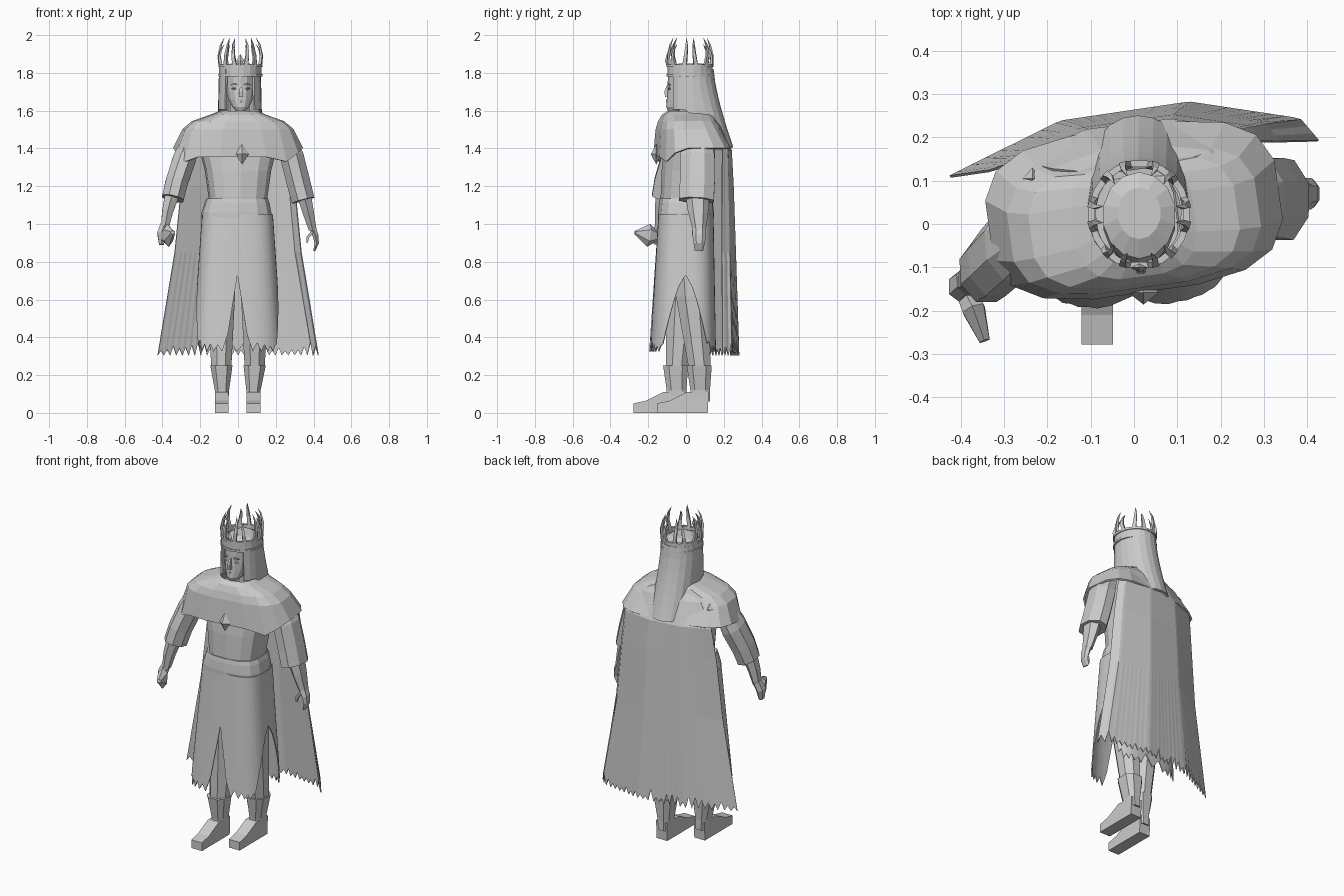
import bpy, math, random
from math import sin, cos, pi, radians
from mathutils import Vector

random.seed(4)
cube = bpy.data.objects.get("Cube")
if cube:
    bpy.data.objects.remove(cube)

grey = bpy.data.materials.new("plain grey")
grey.use_nodes = True
GREY = (0.6, 0.6, 0.6, 1)
grey.diffuse_color = GREY
grey.node_tree.nodes["Principled BSDF"].inputs["Base Color"].default_value = GREY


def make(name, verts, faces, thick=0):
    me = bpy.data.meshes.new(name)
    me.from_pydata([tuple(v) for v in verts], [], faces)
    me.materials.append(grey)
    ob = bpy.data.objects.new(name, me)
    bpy.context.collection.objects.link(ob)
    if thick:
        mod = ob.modifiers.new("thickness", "SOLIDIFY")
        mod.thickness = thick
        mod.offset = 0
    return ob


def grid(name, rows, closed=False, caps=False, thick=0):
    """Skin a list of equally long point rows."""
    n = len(rows[0])
    verts = [p for r in rows for p in r]
    faces = []
    for j in range(len(rows) - 1):
        for i in range(n if closed else n - 1):
            k = (i + 1) % n
            faces.append((j * n + i, j * n + k, (j + 1) * n + k, (j + 1) * n + i))
    if caps:
        faces.append(tuple(reversed(range(n))))
        faces.append(tuple(range((len(rows) - 1) * n, len(rows) * n)))
    return make(name, verts, faces, thick)


def ring(x, y, z, rx, ry, n, turn=0, p=1.0):
    """Horizontal ring, squarer as p drops, turned about z."""
    pts = []
    for i in range(n):
        a = 2 * pi * (i + 0.5) / n
        u = rx * math.copysign(abs(cos(a)) ** p, cos(a))
        v = ry * math.copysign(abs(sin(a)) ** p, sin(a))
        t = radians(turn)
        pts.append(Vector((x + u * cos(t) - v * sin(t), y + u * sin(t) + v * cos(t), z)))
    return pts


def loft(name, rings, n=12, turn=0, p=1.0, caps=True):
    return grid(name, [ring(*r, n, turn, p) for r in rings], True, caps)


def limb(name, stations, n=6, ref=(0, 1, 0)):
    """Tube along stations (x, y, z, half width, half depth along ref)."""
    pts = [Vector(s[:3]) for s in stations]
    rows = []
    for k, s in enumerate(stations):
        t = (pts[min(k + 1, len(pts) - 1)] - pts[max(k - 1, 0)]).normalized()
        side = Vector(ref).cross(t).normalized()
        deep = t.cross(side)
        rows.append([pts[k] + side * s[3] * cos(2 * pi * (i + .5) / n)
                     + deep * s[4] * sin(2 * pi * (i + .5) / n) for i in range(n)])
    return grid(name, rows, True, True)


def gem(name, c, rx, ry, rz):
    x, y, z = c
    v = [(x + rx, y, z), (x, y + ry, z), (x - rx, y, z), (x, y - ry, z), (x, y, z + rz), (x, y, z - rz)]
    f = [(i, (i + 1) % 4, 4) for i in range(4)] + [((i + 1) % 4, i, 5) for i in range(4)]
    return make(name, v, f)


def lerp(table, u):
    """Piecewise linear lookup in (key, value, ...) rows."""
    for a, b in zip(table, table[1:]):
        if u <= b[0]:
            f = (u - a[0]) / (b[0] - a[0])
            return [p + (q - p) * f for p, q in zip(a[1:], b[1:])]
    return list(table[-1][1:])


# Torso and belt
loft("tunic", [(0, .01, 1.08, .16, .135), (0, 0, 1.14, .155, .135), (0, .01, 1.28, .175, .14),
               (0, .02, 1.42, .21, .135), (0, .02, 1.51, .16, .09)], 14, 6, .75)
loft("belt", [(-.008, 0, 1.035, .187, .148), (-.008, 0, 1.06, .185, .148),
              (-.005, 0, 1.11, .172, .143), (-.005, 0, 1.135, .163, .138)], 14, 4, .7)
loft("neck", [(.01, .03, 1.5, .07, .07), (.01, .01, 1.66, .05, .055)], 8)

# Shoulder mantle with a pointed hem
rows = [ring(*r, 16, 8, .62) for r in
        [(.005, .02, 1.595, .095, .11), (0, .01, 1.575, .14, .13), (0, .005, 1.54, .24, .14),
         (0, .01, 1.5, .288, .155), (0, .032, 1.395, .337, .188)]]
for i, v in enumerate(rows[-1]):
    v.z += (-.065 if i in (9, 13) else -.04 if 9 < i < 13 else -.02 if i in (8, 14) else .005)
grid("mantle", rows, True, thick=.01)
gem("chest_brooch", (.022, -.158, 1.37), .036, .028, .055)
gem("back_brooch", (-.235, .105, 1.49), .022, .025, .03)

# Skirt with slits in front and at both sides and a torn hem
cols = 64
rows = [[] for _ in range(6)]
for i in range(cols):
    a = 2 * pi * i / cols
    d = lambda c: abs((a - radians(c) + pi) % (2 * pi) - pi)
    hem = max([.325 + i % 2 * random.uniform(.02, .07)] +
              [.73 - d(c) * k for c, k in ((0, .62), (180, .62), (270, 3.2))])
    for j in range(6):
        z = 1.05 + (hem - 1.05) * j / 5
        f = (1.05 - z) / .72
        rx, ry = .185 + .05 * f, .143 + .028 * f
        x = rx * math.copysign(abs(cos(a)) ** .65, cos(a))
        y = ry * math.copysign(abs(sin(a)) ** .65, sin(a))
        rows[j].append((x - .003, y + .06 * f * x - .018 * f, z))
grid("skirt", rows, True, thick=.006)

# Cape: plan curves at several heights, blended, with a torn hem
plan = [(-1, -1, -.155), (-.4, -.4, -.04), (.3, .3, 0), (.88, .9, -.035), (1, 1, -.08)]
drop = [(0, .12, .15, .2), (.05, .19, .18, .35), (.16, .275, .24, .6),
        (.3, .30, .25, .75), (.55, .335, .262, .9), (1, .425, .28, 1.1)]
heights = [(0, 1.56), (.05, 1.52), (.16, 1.39), (.3, 1.2), (.55, .85), (1, .33)]
rows = []
for k, z in heights:
    w, y, wrap = lerp(drop, k)
    row = []
    for i in range(53):
        x, back = lerp(plan, -1 + i / 26)
        dz = (i % 2 * random.uniform(.02, .07) - .025) if k == 1 else 0
        row.append((x * w, y + back * wrap, z + dz))
    rows.append(row)
grid("cape", rows, thick=.006)

# Legs, boots and feet
for side, x, y in (("right", -.085, 0), ("left", .082, .125)):
    s = -1 if x < 0 else 1
    limb(side + "_leg", [(s * .085, .01, 1.0, .085, .1), (s * .09, y * .4 - .02, .62, .08, .09),
                         (s * .088, y - .05, .22, .056, .062)], 8)
    loft(side + "_boot", [(x, y - .05, .06, .036, .055), (x, y - .05, .12, .04, .055),
                          (s * .088, y - .055, .25, .062, .07)], 8, 0, .7)
    profile = [(-.01, 0), (-.278, 0), (-.278, .05), (-.21, .065), (-.12, .11), (-.005, .11)]
    grid(side + "_foot", [[(x + dx, y + py, pz) for py, pz in profile] for dx in (-.036, .036)],
         True, True)

# Arms: wide sleeve, slim forearm, mitten-like hand
limb("right_sleeve", [(-.25, -.02, 1.44, .05, .075), (-.285, -.05, 1.34, .066, .09),
                      (-.325, -.09, 1.22, .064, .085), (-.345, -.11, 1.135, .063, .078)], 8)
limb("right_forearm", [(-.345, -.11, 1.17, .045, .05), (-.372, -.125, 1.07, .034, .04),
                       (-.388, -.135, .98, .024, .03)])
limb("right_palm", [(-.388, -.13, 1.0, .025, .03), (-.405, -.145, .95, .026, .035),
                    (-.405, -.15, .89, .015, .02)])
limb("right_fist", [(-.395, -.15, .935, .022, .025), (-.37, -.198, .94, .03, .062),
                    (-.345, -.27, .955, .014, .01)], 6, (0, 0, 1))
limb("left_sleeve", [(.255, .06, 1.44, .05, .08), (.285, .06, 1.36, .068, .098),
                     (.32, .06, 1.22, .068, .1), (.345, .055, 1.125, .066, .1)], 8)
limb("left_forearm", [(.345, .06, 1.17, .045, .065), (.37, .065, 1.07, .035, .055),
                      (.395, .07, .97, .024, .035)])
limb("left_hand", [(.39, .07, .99, .022, .036), (.41, .07, .94, .018, .036),
                   (.417, .07, .9, .013, .03), (.404, .068, .858, .006, .022)])
limb("left_thumb", [(.395, .04, .96, .011, .013), (.37, .045, .93, .01, .011), (.365, .045, .9, .005, .006)], 4)

# Head and face
loft("head", [(.015, -.065, 1.598, .025, .03), (.015, -.045, 1.62, .046, .06), (.013, -.02, 1.66, .066, .082),
              (.012, -.005, 1.70, .075, .095), (.012, .005, 1.735, .08, .102), (.012, .012, 1.79, .085, .108),
              (.012, .02, 1.83, .085, .1), (.012, .025, 1.85, .05, .06)], 14)
limb("nose", [(.016, -.095, 1.735, .008, .008), (.016, -.106, 1.7, .011, .012), (.016, -.1, 1.675, .016, .016)], 4)
limb("lips", [(-.006, -.088, 1.648, .004, .006), (.016, -.1, 1.648, .008, .008),
              (.038, -.088, 1.648, .004, .006)], 4)
for s in (-1, 1):
    x = .015 + s * .034
    gem("eye", (x, -.088, 1.717), .017, .01, .009)
    limb("brow", [(x - .02, -.085, 1.736, .004, .005), (x, -.094, 1.742, .005, .006),
                  (x + .02, -.085, 1.736, .003, .004)], 4)

# Hair: shell open at the face, falling longer at the back
rows = []
for j in range(7):
    t = j / 6
    row = []
    for i in range(17):
        a = radians(-48 + 276 * i / 16)
        back = max(0, min(1, (sin(a) + .1) / .75))
        z = 1.82 - t * (.215 + .2 * back)
        y = .022 + .118 * sin(a) + .105 * t ** 1.4 * back
        row.append((.01 + (.105 + .006 * t) * cos(a), y, z))
    rows.append(row)
grid("hair", rows, thick=.012)

# Crown: band with rims, curved spikes and a front ornament
CX, CY, RX, RY = .012, .022, .113, .121
for name, z0, z1, grow in (("crown_band", 1.79, 1.84, 0), ("crown_lower_rim", 1.782, 1.795, .005),
                           ("crown_upper_rim", 1.832, 1.845, .005)):
    sizes = [(z0, grow), (z1, grow), (z1, -.01), (z0, -.01), (z0, grow)]
    loft(name, [(CX, CY, z, RX + g, RY + g) for z, g in sizes], 20, caps=False)
for k in range(12):
    a = 2 * pi * (k + .5) / 12
    top = 1.985 if k % 2 else 1.95
    path = []
    for f, out, turn, w in ((0, 0, 0, .016), (.4, .006, .07, .012), (.75, -.004, .1, .008), (1, -.022, .06, .001)):
        b = a + turn * (1 if k % 2 else -1)
        path.append((CX + (RX - .005 + out) * cos(b), CY + (RY - .005 + out) * sin(b),
                     1.835 + (top - 1.835) * f, w, w * .7))
    limb("crown_spike", path, 4, (cos(a), sin(a), 0))
gem("crown_gem", (CX, CY - RY - .002, 1.865), .02, .01, .035)
